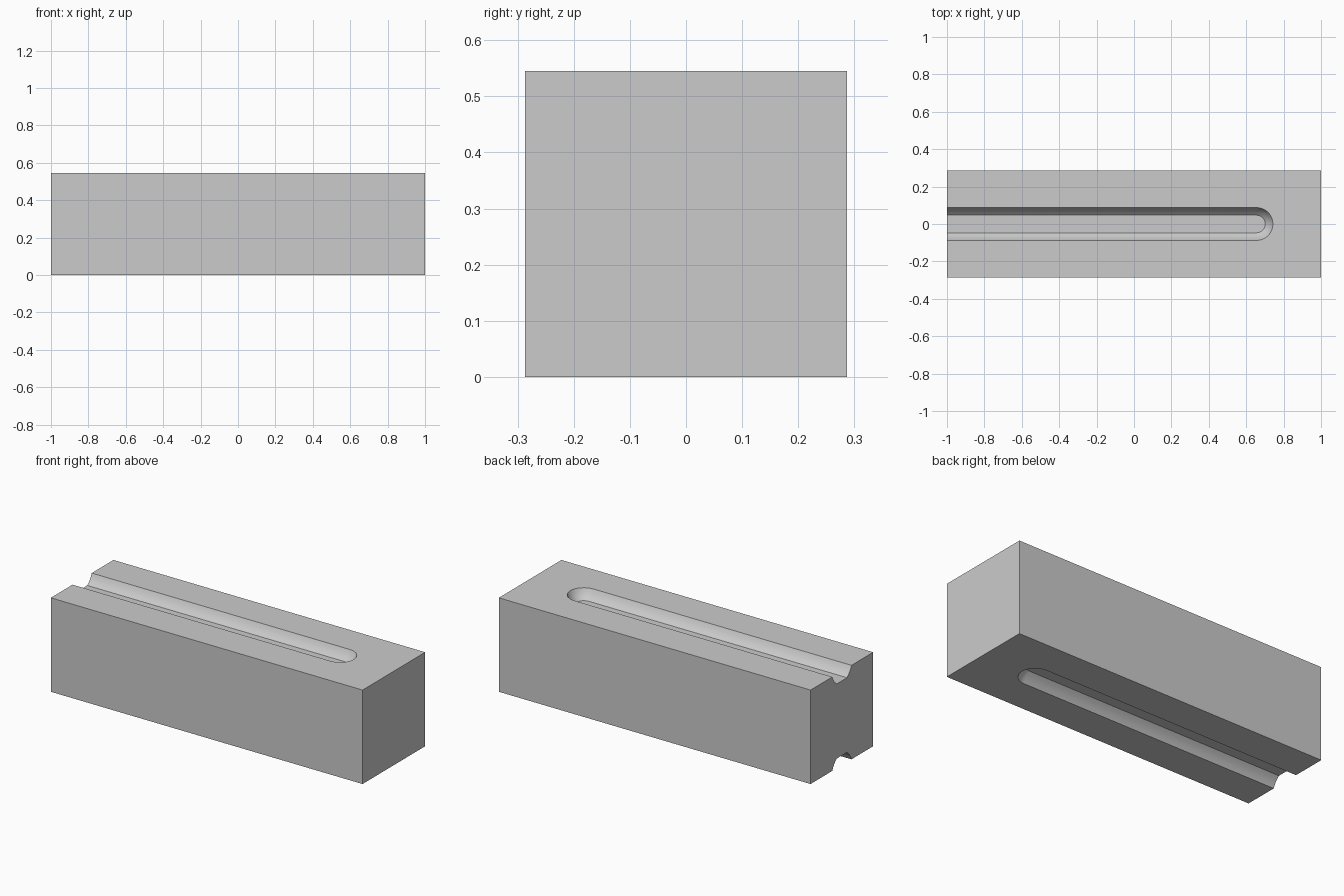
import bpy, bmesh, math

if "Cube" in bpy.data.objects:
    bpy.data.objects.remove(bpy.data.objects["Cube"])

L, W, H = 2.0, 0.574, 0.545
ARC_X = 0.655                     # centre of the rounded groove end
# groove cross-section: (depth below surface, half width)
PROFILE = [(-0.03, 0.088), (0.0, 0.088), (0.022, 0.078),
           (0.042, 0.062), (0.056, 0.047)]


def groove_outline(r, z):
    """Slot outline: open past the left end, round at the right end."""
    pts = [(-1.2, -r, z)]
    for i in range(17):
        a = -math.pi / 2 + math.pi * i / 16
        pts.append((ARC_X + r * math.cos(a), r * math.sin(a), z))
    pts.append((-1.2, r, z))
    return pts


def make_cutter(name, top):
    bm = bmesh.new()
    rings = []
    for depth, r in PROFILE:
        z = H - depth if top else depth
        rings.append([bm.verts.new(p) for p in groove_outline(r, z)])
    n = len(rings[0])
    for a, b in zip(rings, rings[1:]):
        for i in range(n):
            j = (i + 1) % n
            bm.faces.new((a[i], a[j], b[j], b[i]))
    bm.faces.new(rings[0])
    bm.faces.new(rings[-1])
    bmesh.ops.recalc_face_normals(bm, faces=bm.faces)
    me = bpy.data.meshes.new(name)
    bm.to_mesh(me)
    bm.free()
    ob = bpy.data.objects.new(name, me)
    bpy.context.collection.objects.link(ob)
    ob.hide_render = True
    return ob


# main block
bpy.ops.mesh.primitive_cube_add(size=1, location=(0, 0, H / 2))
block = bpy.context.object
block.name = "grooved_block"
block.scale = (L, W, H)
bpy.ops.object.transform_apply(location=True, rotation=False, scale=True)

# matching grooves in the top and bottom
for name, top in (("top_groove_cutter", True), ("bottom_groove_cutter", False)):
    cutter = make_cutter(name, top)
    mod = block.modifiers.new(name, "BOOLEAN")
    mod.operation = "DIFFERENCE"
    mod.solver = "EXACT"
    mod.object = cutter
    bpy.context.view_layer.objects.active = block
    bpy.ops.object.modifier_apply(modifier=mod.name)
    bpy.data.objects.remove(cutter, do_unlink=True)

# smooth the groove walls, keep the block edges sharp
bpy.ops.object.select_all(action="DESELECT")
block.select_set(True)
bpy.context.view_layer.objects.active = block
bpy.ops.object.shade_smooth_by_angle(angle=math.radians(30))
